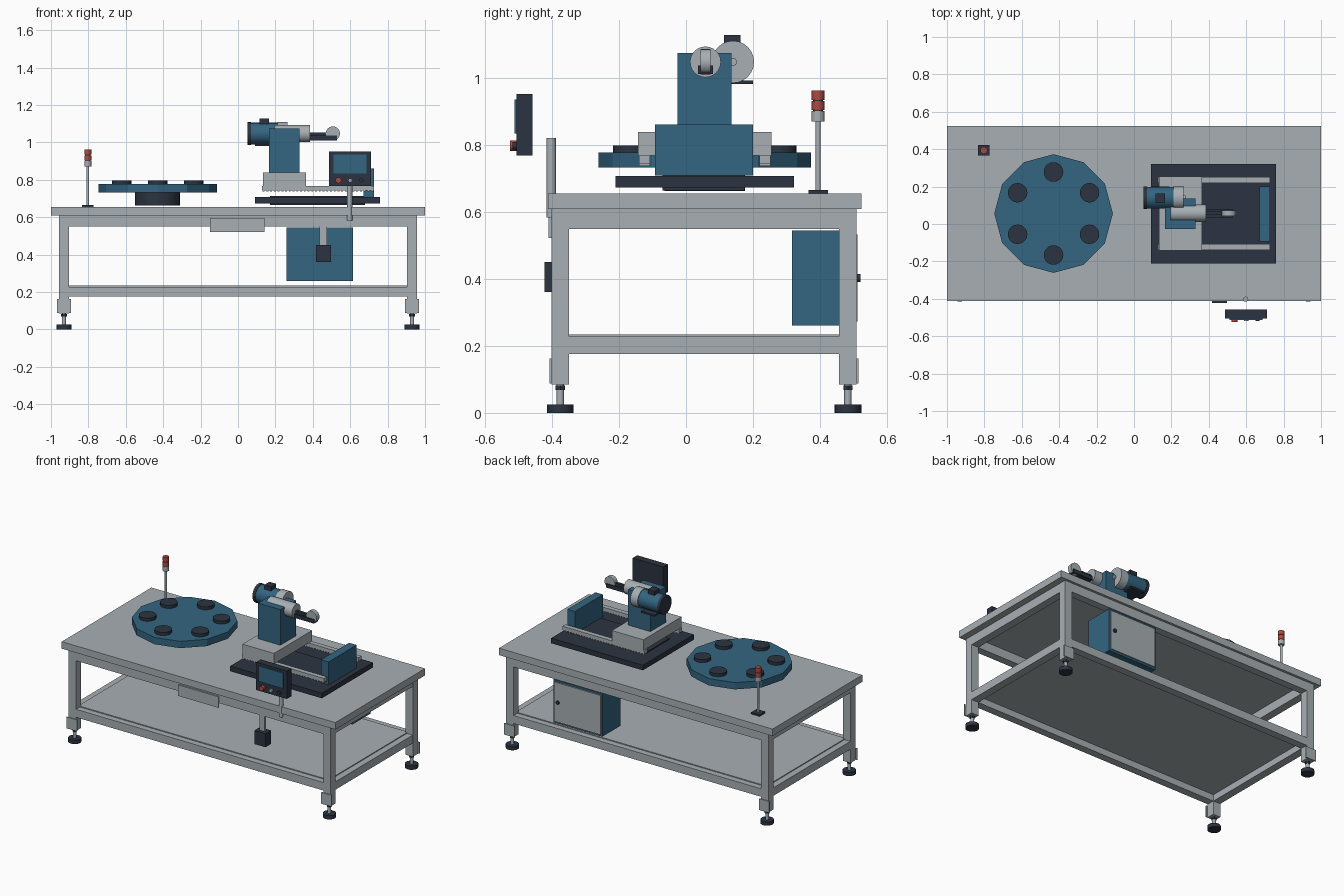
import bpy, math

if "Cube" in bpy.data.objects:
    bpy.data.objects.remove(bpy.data.objects["Cube"])


def material(name, rgb):
    m = bpy.data.materials.new(name)
    m.diffuse_color = (*rgb, 1)
    m.use_nodes = True
    m.node_tree.nodes["Principled BSDF"].inputs["Base Color"].default_value = m.diffuse_color
    return m


GREY = material("light grey", (0.39, 0.43, 0.455))
BLUE = material("steel blue", (0.033, 0.13, 0.22))
DARK = material("charcoal", (0.025, 0.034, 0.052))
RED = material("signal red", (0.43, 0.065, 0.055))


def mesh_object(name, verts, faces, mat):
    me = bpy.data.meshes.new(name)
    me.from_pydata(verts, [], faces)
    me.materials.append(mat)
    ob = bpy.data.objects.new(name, me)
    bpy.context.collection.objects.link(ob)
    return ob


def box(name, x, y, z, mat):
    """Box from three (low, high) ranges."""
    verts = [(a, b, c) for a in x for b in y for c in z]
    faces = [(0, 1, 3, 2), (4, 6, 7, 5), (0, 4, 5, 1),
             (2, 3, 7, 6), (0, 2, 6, 4), (1, 5, 7, 3)]
    return mesh_object(name, verts, faces, mat)


def cyl(name, axis, center, span, r, mat, sides=20):
    """Cylinder along an axis; center holds the two other coordinates."""
    verts = []
    for t in span:
        for i in range(sides):
            a = 2 * math.pi * i / sides
            p = [center[0] + r * math.cos(a), center[1] + r * math.sin(a)]
            p.insert("xyz".index(axis), t)
            verts.append(p)
    faces = [(i, (i + 1) % sides, sides + (i + 1) % sides, sides + i) for i in range(sides)]
    faces += [tuple(reversed(range(sides))), tuple(range(sides, 2 * sides))]
    if axis == "y":
        faces = [tuple(reversed(f)) for f in faces]
    ob = mesh_object(name, verts, faces, mat)
    if sides > 12:
        bpy.ops.object.select_all(action='DESELECT')
        bpy.context.view_layer.objects.active = ob
        ob.select_set(True)
        bpy.ops.object.shade_smooth_by_angle(angle=math.radians(35))
    return ob


# Table: top, legs, feet
box("table_top", (-1, 1), (-0.412, 0.524), (0.608, 0.654), GREY)
LEG_Y = {"front": -0.375, "back": 0.483}
for side, sx in (("left", -0.931), ("right", 0.931)):
    for end, cy in LEG_Y.items():
        tag = f"{end}_{side}"
        box(f"leg_{tag}", (sx - 0.027, sx + 0.027), (cy - 0.026, cy + 0.026), (0.085, 0.608), GREY)
        out = -1 if end == "front" else 1
        ys = sorted((cy + out * 0.026, cy + out * 0.032))
        box(f"foot_plate_{tag}", (sx - 0.038, sx + 0.038), ys, (0.088, 0.163), GREY)
        cyl(f"foot_stem_{tag}", "z", (sx, cy), (0.02, 0.09), 0.011, GREY, 16)
        cyl(f"foot_nut_{tag}", "z", (sx, cy), (0.068, 0.081), 0.016, DARK, 6)
        cyl(f"foot_pad_{tag}", "z", (sx, cy), (0, 0.025), 0.04, DARK)

# Frame rails and shelf
for level, z in (("upper", (0.549, 0.608)), ("lower", (0.175, 0.228))):
    for end, cy in LEG_Y.items():
        box(f"{level}_rail_{end}", (-0.904, 0.904), (cy - 0.025, cy + 0.025), z, GREY)
    for side, sx in (("left", -0.931), ("right", 0.931)):
        box(f"{level}_rail_{side}", (sx - 0.026, sx + 0.026), (-0.349, 0.457), z, GREY)
box("shelf", (-0.915, 0.915), (-0.36, 0.468), (0.218, 0.234), GREY)

# Turntable with six part seats
TX, TY = -0.43, 0.056
cyl("turntable_hub", "z", (TX, TY), (0.662, 0.732), 0.12, DARK, 24)
cyl("turntable", "z", (TX, TY), (0.732, 0.777), 0.317, BLUE, 12)
for i in range(6):
    a = math.radians(90 + 60 * i)
    cyl(f"part_seat_{i}", "z", (TX + 0.222 * math.cos(a), TY + 0.222 * math.sin(a)),
        (0.777, 0.797), 0.052, DARK)

# Linear stage: base, toothed rails, carriage, end stop
box("stage_base", (0.09, 0.76), (-0.21, 0.322), (0.673, 0.707), DARK)
box("stage_core", (0.17, 0.68), (-0.07, 0.174), (0.664, 0.714), DARK)
for side, y0, y1 in (("front", -0.14, -0.108), ("back", 0.22, 0.252)):
    box(f"stage_rail_{side}", (0.127, 0.727), (y0, y1), (0.743, 0.768), GREY)
    for i in range(30):
        x = 0.132 + i * 0.02
        box(f"rack_tooth_{side}_{i}", (x, x + 0.01), (y0, y1), (0.736, 0.743), GREY)
box("carriage", (0.133, 0.363), (-0.143, 0.255), (0.768, 0.838), GREY)
box("end_stop", (0.672, 0.727), (-0.093, 0.2), (0.708, 0.86), BLUE)

# Column and motor
box("column", (0.165, 0.328), (-0.026, 0.136), (0.838, 1.073), BLUE)
MY, MZ = 0.14, 1.047
cyl("motor_fan_cover", "x", (MY, MZ), (0.05, 0.07), 0.061, DARK, 24)
cyl("motor_body", "x", (MY, MZ), (0.07, 0.212), 0.058, BLUE, 24)
cyl("motor_flange", "x", (MY, MZ), (0.212, 0.265), 0.063, GREY, 24)
cyl("motor_shaft", "x", (MY, MZ), (0.265, 0.275), 0.012, GREY, 16)
box("motor_terminal_box", (0.115, 0.165), (0.113, 0.163), (1.09, 1.128), DARK)
box("motor_foot", (0.09, 0.19), (0.085, 0.2), (0.981, 0.992), DARK)

# Spindle with arm and wheel
SY = 0.058
cyl("spindle", "x", (SY, 1.047), (0.195, 0.385), 0.046, GREY, 24)
box("spindle_arm", (0.38, 0.53), (SY - 0.022, SY + 0.022), (1.011, 1.036), DARK)
box("spindle_arm_rib", (0.38, 0.48), (SY - 0.01, SY + 0.01), (1.036, 1.052), DARK)
cyl("grinding_wheel", "y", (0.507, 1.047), (SY - 0.015, SY + 0.015), 0.038, GREY, 24)

# Control panel on a post
cyl("panel_post", "z", (0.597, -0.402), (0.583, 0.82), 0.014, GREY, 16)
box("panel_case", (0.487, 0.71), (-0.505, -0.458), (0.768, 0.952), DARK)
box("panel_screen", (0.51, 0.688), (-0.512, -0.505), (0.833, 0.935), BLUE)
for name, x, r, depth, mat in (("stop", 0.537, 0.016, 0.02, RED), ("start", 0.6, 0.011, 0.013, GREY),
                               ("reset", 0.66, 0.011, 0.013, DARK)):
    cyl(f"panel_button_{name}", "y", (x, 0.797), (-0.505 - depth, -0.505), r, mat, 16)

# Front plate and hanging switch
box("front_plate", (-0.15, 0.143), (-0.41, -0.4), (0.522, 0.595), GREY)
box("switch_bracket", (0.437, 0.475), (-0.4, -0.385), (0.44, 0.56), GREY)
box("switch_box", (0.416, 0.496), (-0.422, -0.365), (0.36, 0.45), DARK)

# Electrical cabinet under the table
box("cabinet", (0.258, 0.615), (0.316, 0.505), (0.26, 0.544), BLUE)
box("cabinet_door", (0.268, 0.605), (0.505, 0.512), (0.272, 0.532), GREY)
cyl("cabinet_knob", "y", (0.578, 0.403), (0.512, 0.52), 0.012, DARK, 16)

# Signal beacon
BX, BY = -0.803, 0.394
box("beacon_base", (BX - 0.031, BX + 0.031), (BY - 0.029, BY + 0.029), (0.654, 0.665), DARK)
cyl("beacon_pole", "z", (BX, BY), (0.665, 0.872), 0.007, GREY, 16)
cyl("beacon_socket", "z", (BX, BY), (0.87, 0.9), 0.019, GREY)
cyl("beacon_core", "z", (BX, BY), (0.9, 0.935), 0.015, DARK)
for i, z in enumerate((0.903, 0.934)):
    cyl(f"beacon_lamp_{i}", "z", (BX, BY), (z, z + 0.028), 0.019, RED)
